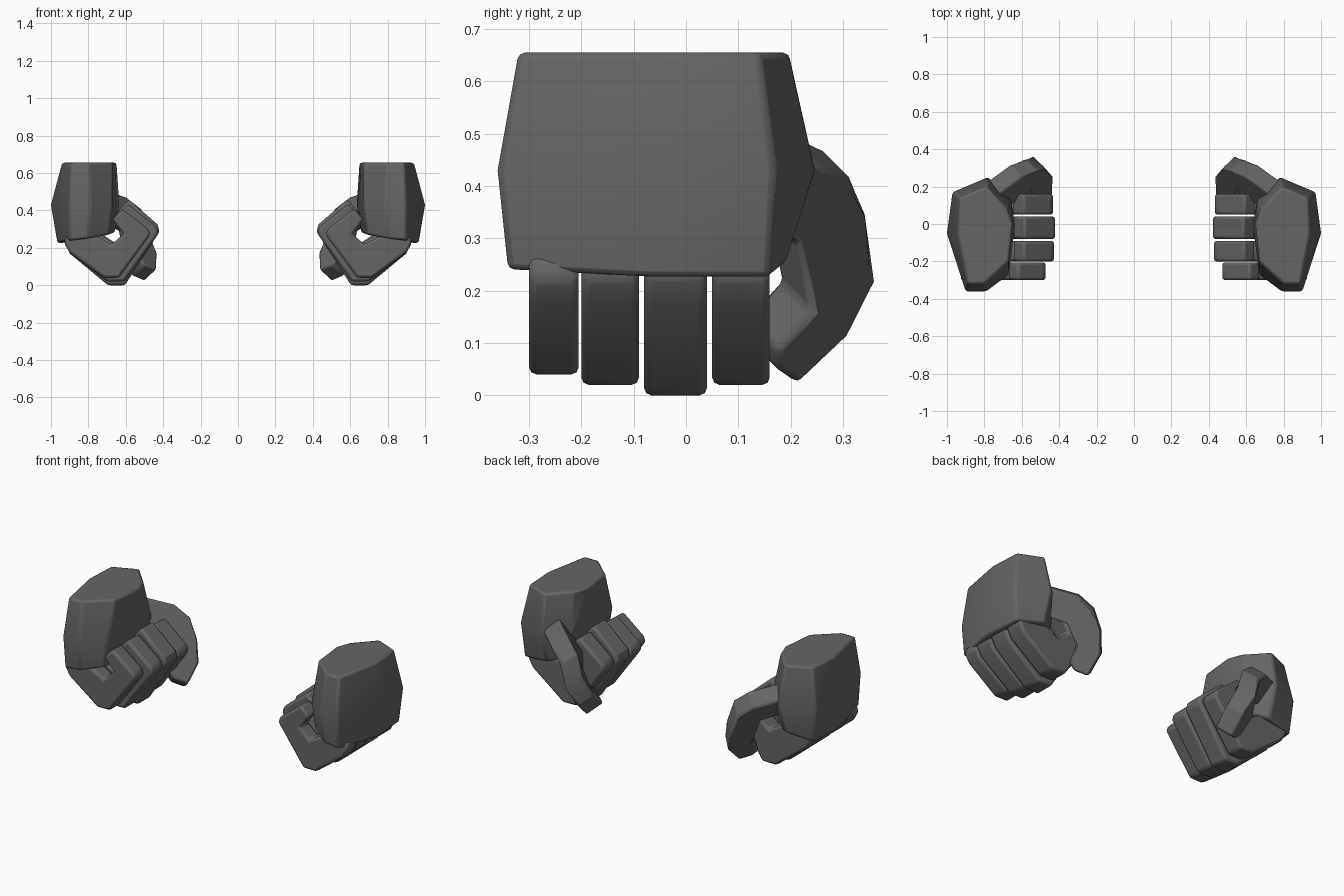
import bpy, bmesh, math
from mathutils import Vector

if "Cube" in bpy.data.objects:
    bpy.data.objects.remove(bpy.data.objects["Cube"])

grey = bpy.data.materials.new("dark grey")
grey.diffuse_color = (0.13, 0.13, 0.13, 1)
grey.use_nodes = True
grey.node_tree.nodes["Principled BSDF"].inputs["Base Color"].default_value = grey.diffuse_color


def loft(name, rings, bevel):
    """Skin closed rings into a solid, chamfer it and mirror it to the other hand."""
    bm = bmesh.new()
    loops = [[bm.verts.new(p) for p in ring] for ring in rings]
    n = len(loops[0])
    for a, b in zip(loops, loops[1:]):
        for i in range(n):
            j = (i + 1) % n
            bm.faces.new((a[i], a[j], b[j], b[i]))
    bm.faces.new(loops[0][::-1])
    bm.faces.new(loops[-1])
    bmesh.ops.recalc_face_normals(bm, faces=bm.faces)
    mesh = bpy.data.meshes.new(name)
    bm.to_mesh(mesh)
    bm.free()
    mesh.materials.append(grey)
    ob = bpy.data.objects.new(name, mesh)
    bpy.context.collection.objects.link(ob)
    mod = ob.modifiers.new("soft edges", 'BEVEL')
    mod.width, mod.segments = bevel, 2
    mod.limit_method, mod.angle_limit = 'ANGLE', math.radians(35)
    mod = ob.modifiers.new("other hand", 'MIRROR')
    mod.use_mirror_merge = False
    bpy.context.view_layer.objects.active = ob
    ob.select_set(True)
    bpy.ops.object.shade_smooth_by_angle(angle=math.radians(25))
    ob.select_set(False)
    return ob


# Palm: three eight-sided rings, bottom to top
bottom = [(.78, .19, .25), (.95, .16, .225), (.965, -.07, .225), (.90, -.34, .24),
          (.80, -.34, .25), (.69, -.26, .27), (.66, 0, .28), (.68, .12, .28)]
middle = [(.78, .25), (.97, .17), (1.0, -.05), (.90, -.36),
          (.79, -.36), (.67, -.27), (.635, 0), (.66, .13)]
top = [(.79, .20), (.93, .14), (.94, -.05), (.89, -.32),
       (.80, -.32), (.67, -.20), (.65, 0), (.68, .08)]
loft("palm", [bottom, [(x, y, .43) for x, y in middle],
              [(x, y, .655) for x, y in top]], .012)

# Curled fingers: one side profile, scaled about the knuckle and extruded in y
curl = [(.92, .28), (.93, .23), (.90, .17), (.695, 0), (.605, 0), (.42, .285),
        (.43, .325), (.585, .46), (.645, .39), (.575, .295), (.65, .222), (.73, .275)]
fingers = {"little_finger": (-.30, -.205, .90, .80), "ring_finger": (-.20, -.09, .99, .90),
           "middle_finger": (-.08, .04, 1.0, 1.0), "index_finger": (.05, .16, .98, .90)}
for name, (y0, y1, sx, sz) in fingers.items():
    side = [(.92 + (x - .92) * sx, .2 + (z - .2) * sz) for x, z in curl]
    loft(name, [[(x, y, z) for x, z in side] for y in (y0, y1)], .014)

# Thumb: curled in a tilted plane, each joint fans out from its inner corner
normal = Vector((-.60, -.57, .57)).normalized()
d1 = Vector((-.79, .53, -.32)).normalized()
d2 = Vector((-.60, .05, -.80)).normalized()
d3 = Vector((-.09, -.66, -.75)).normalized()
out1, out2, out3 = (d.cross(normal).normalized() for d in (d1, d2, d3))
joint1, joint2 = Vector((.61, .185, .32)), Vector((.575, .21, .19))
base = joint1 - d1 * .16
outline = [base, base + out1 * .15, joint1 + out1 * .16, joint1 + out2 * .155,
           joint2 + out2 * .15, joint2 + out3 * .14, joint2 + out3 * .12 + d3 * .13,
           joint2 + out3 * .04 + d3 * .13, joint2 + d3 * .10, joint2, joint1]
loft("thumb", [[p + normal * s for p in outline] for s in (-.055, .055)], .012)
